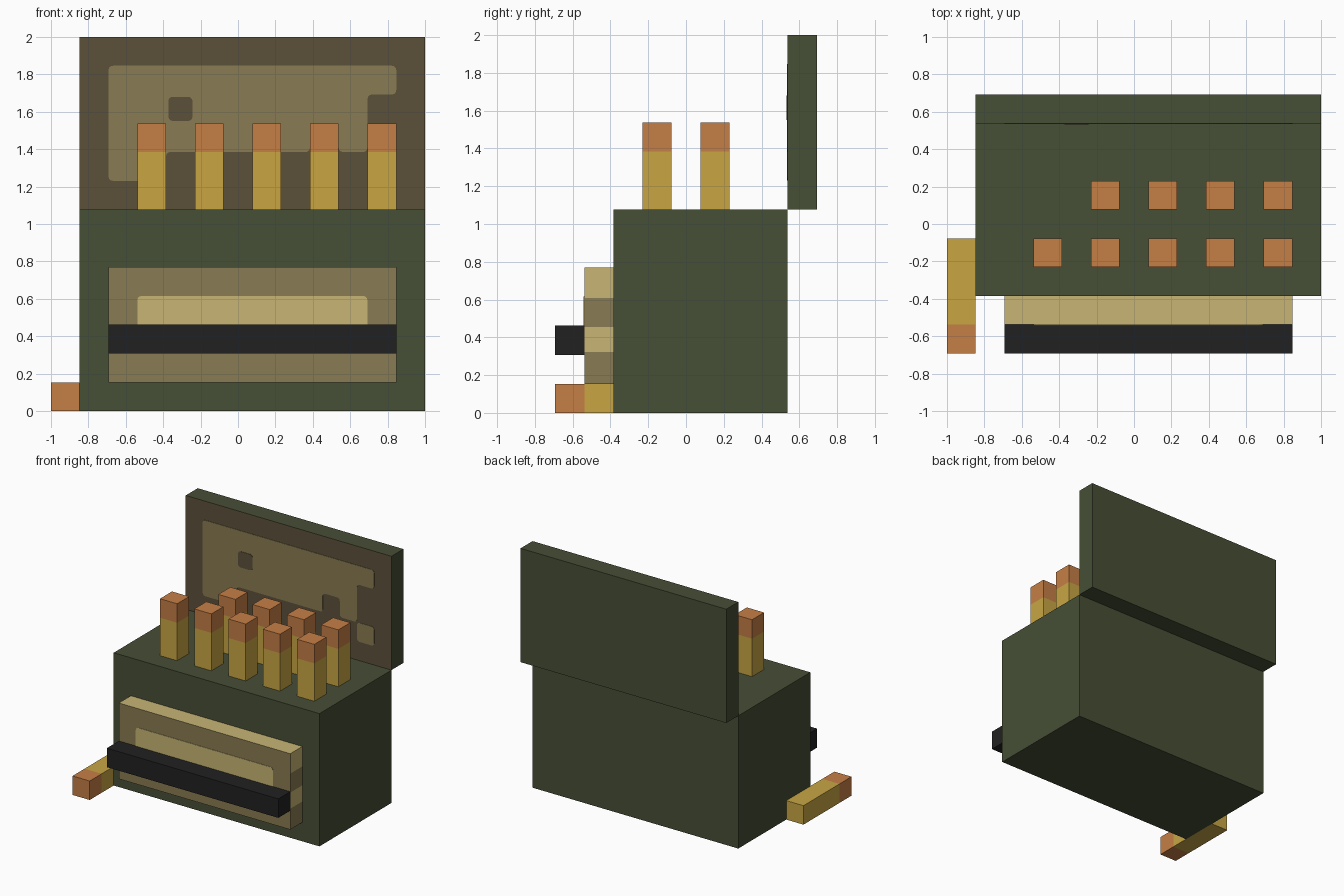
import bpy, bmesh
from mathutils import Vector

cube = bpy.data.objects.get("Cube")
if cube:
    bpy.data.objects.remove(cube, do_unlink=True)

U = 2 / 13                       # one block of the model's grid
ORIGIN = Vector((-6.5, -4.5, 0))  # grid corner, in blocks


def material(name, rgb):
    """Flat material from 8-bit display colour."""
    lin = [((c / 255 + 0.055) / 1.055) ** 2.4 for c in rgb] + [1]
    m = bpy.data.materials.new(name)
    m.use_nodes = True
    m.diffuse_color = lin
    bsdf = m.node_tree.nodes["Principled BSDF"]
    bsdf.inputs["Base Color"].default_value = lin
    bsdf.inputs["Roughness"].default_value = 0.9
    return m


GREEN = material("olive green", (70, 78, 53))
BROWN = material("dark brown", (92, 80, 58))
DRAB = material("drab khaki", (137, 123, 82))
TAN = material("light tan", (200, 181, 117))
GOLD = material("brass", (200, 166, 68))
COPPER = material("copper", (197, 126, 70))
BLACK = material("black", (33, 33, 34))


def finish(name, bm, mats):
    mesh = bpy.data.meshes.new(name)
    bm.normal_update()
    bm.to_mesh(mesh)
    bm.free()
    for m in mats:
        mesh.materials.append(m)
    obj = bpy.data.objects.new(name, mesh)
    bpy.context.collection.objects.link(obj)
    return obj


def box(name, start, size, mats, cuts=(), axis=2, rule=None):
    """Box in block units, optionally sliced along an axis and coloured by a rule."""
    bm = bmesh.new()
    bmesh.ops.create_cube(bm, size=1)
    size = Vector(size)
    centre = Vector(start) + size / 2 + ORIGIN
    for v in bm.verts:
        v.co = (v.co * size + centre) * U
    for cut in cuts:
        point, normal = Vector(), Vector()
        point[axis] = (cut + ORIGIN[axis]) * U
        normal[axis] = 1
        bmesh.ops.bisect_plane(bm, geom=bm.verts[:] + bm.edges[:] + bm.faces[:],
                               plane_co=point, plane_no=normal)
    bm.normal_update()
    if rule:
        for f in bm.faces:
            f.material_index = rule(f.normal, f.calc_center_median() / U - ORIGIN)
    return finish(name, bm, mats)


def plate(name, outline, y, mat, radius=0.15, depth=0.02):
    """Thin painted plate with rounded corners, facing the front."""
    bm = bmesh.new()
    face = bm.faces.new([bm.verts.new((Vector((x, y, z)) + ORIGIN) * U)
                         for x, z in outline])
    bmesh.ops.bevel(bm, geom=bm.verts[:], offset=radius * U, segments=3,
                    profile=0.5, affect='VERTICES')
    out = bmesh.ops.extrude_face_region(bm, geom=bm.faces[:])
    for v in out["geom"]:
        if isinstance(v, bmesh.types.BMVert):
            v.co.y -= depth * U
    bmesh.ops.recalc_face_normals(bm, faces=bm.faces[:])
    return finish(name, bm, [mat])


def rect(x0, z0, x1, z1):
    return [(x0, z0), (x1, z0), (x1, z1), (x0, z1)]


# Crate body and upright open lid with a brown lining
box("crate_body", (1, 2, 0), (12, 6, 7), [GREEN])
box("lid", (1, 8, 7), (12, 1, 6), [GREEN, BROWN],
    rule=lambda n, c: int(n.y < -0.5))

# Worn paint patches on the lid lining
plate("lid_patch", [(2, 8), (4, 8), (4, 9), (9, 9), (9, 10), (10, 10), (10, 9),
                    (11, 9), (11, 11), (12, 11), (12, 12), (2, 12)], 8, DRAB)
plate("lid_small_patch", rect(11, 8, 12, 9), 8, DRAB)
plate("lid_patch_hole", rect(4.08, 10.08, 4.92, 10.92), 7.98, BROWN)


# Front panel: tan top, banded ends, drab face with a tan strip
def panel_rule(n, c):
    if n.z > 0.5:
        return 1
    return int(abs(n.x) > 0.5 and (2.1 < c.z < 2.95 or c.z > 3.95))


box("front_panel", (2, 1, 1), (10, 1, 4), [DRAB, TAN],
    cuts=(2.1, 2.95, 3.95), rule=panel_rule)
plate("panel_strip", rect(3, 2.3, 11, 4), 1, TAN)
box("handle", (2, 0, 2), (10, 1, 1), [BLACK])

# Upright rounds in two rows, the back row missing one
for row, (y, first) in enumerate(((3, 0), (5, 1))):
    for i in range(first, 5):
        box(f"round_{row + 1}_{i + 1}", (3 + 2 * i, y, 7), (1, 1, 3), [GOLD, COPPER],
            cuts=(9,), rule=lambda n, c: int(c.z > 9))

# Loose round lying beside the crate
box("loose_round", (0, 0, 0), (1, 4, 1), [GOLD, COPPER], cuts=(1,), axis=1,
    rule=lambda n, c: int(c.y < 1))
